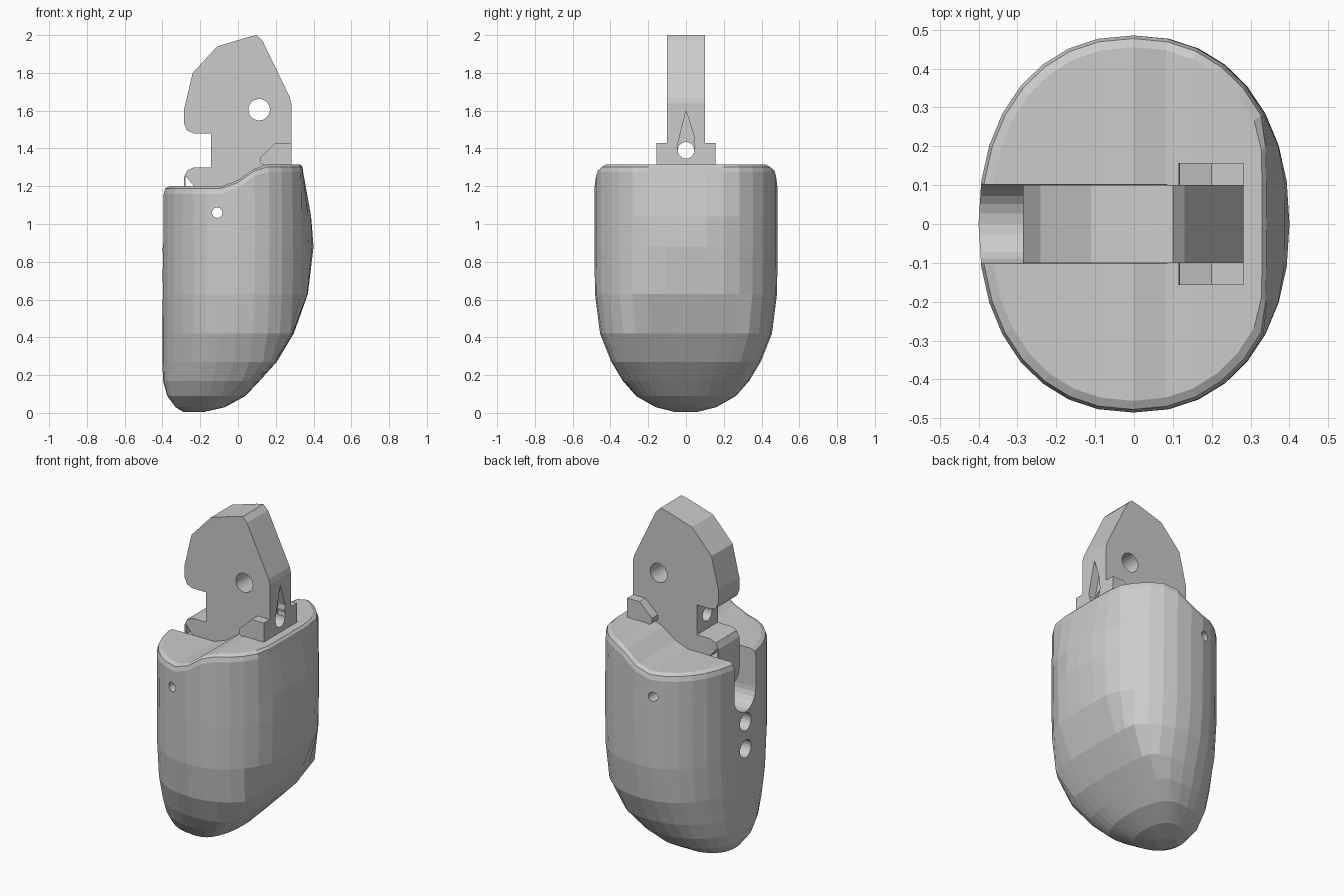
import bpy, bmesh, math
from mathutils import Vector

if "Cube" in bpy.data.objects:
    bpy.data.objects.remove(bpy.data.objects["Cube"])


def make_object(name, bm):
    bmesh.ops.recalc_face_normals(bm, faces=bm.faces[:])
    mesh = bpy.data.meshes.new(name)
    bm.to_mesh(mesh)
    bm.free()
    ob = bpy.data.objects.new(name, mesh)
    bpy.context.collection.objects.link(ob)
    return ob


def prism(name, pts, axis, a, b):
    """Extrude a closed outline along x (outline in yz) or y (outline in xz)."""
    bm = bmesh.new()
    place = (lambda p, d: (d, p[0], p[1])) if axis == 'x' else (lambda p, d: (p[0], d, p[1]))
    lo = [bm.verts.new(place(p, a)) for p in pts]
    hi = [bm.verts.new(place(p, b)) for p in pts]
    bm.faces.new(lo)
    bm.faces.new(hi)
    for i in range(len(pts)):
        j = (i + 1) % len(pts)
        bm.faces.new((lo[i], lo[j], hi[j], hi[i]))
    return make_object(name, bm)


def arc(cx, cz, r, start, end, n):
    return [(cx + r * math.cos(math.radians(start + (end - start) * i / n)),
             cz + r * math.sin(math.radians(start + (end - start) * i / n))) for i in range(n + 1)]


def rod(name, p, q, r, n=20):
    p, q = Vector(p), Vector(q)
    bm = bmesh.new()
    bmesh.ops.create_cone(bm, cap_ends=True, segments=n, radius1=r, radius2=r, depth=(q - p).length)
    ob = make_object(name, bm)
    ob.rotation_euler = (q - p).to_track_quat('Z', 'Y').to_euler()
    ob.location = (p + q) / 2
    return ob


def cut(target, cutter):
    mod = target.modifiers.new("cut", 'BOOLEAN')
    mod.operation, mod.solver, mod.object = 'DIFFERENCE', 'EXACT', cutter
    cutter.hide_render = True
    bpy.context.view_layer.objects.active = target
    bpy.ops.object.modifier_apply(modifier=mod.name)
    bpy.data.objects.remove(cutter)


# Fingertip body: stacked sections, an upright oval trimmed by the sloping pad, with a stepped top
SEG = 32
LEVELS = [  # z, x min, x max, half width, how hard the pad trims the oval
    (0.005, -0.29, -0.18, 0.06, 0.0), (0.03, -0.33, -0.07, 0.16, 0.2), (0.09, -0.375, 0.04, 0.265, 0.4),
    (0.17, -0.397, 0.115, 0.335, 0.6), (0.27, -0.4, 0.205, 0.395, 0.75), (0.42, -0.4, 0.295, 0.455, 0.85),
    (0.63, -0.4, 0.37, 0.482, 0.9), (0.88, -0.4, 0.4, 0.485, 0.9), (1.04, -0.4, 0.387, 0.485, 0.9)]
RIM = [(0.04, 0.0), (0.012, 0.008), (0.0, 0.03)]  # drop below top, inset


def top_z(x):
    t = min(1, max(0, (x + 0.08) / 0.23))
    return 1.2 + 0.115 * t * t * (3 - 2 * t)


def section(x0, x1, hw, trim, full=0.4):
    out = []
    for i in range(SEG):
        a = 2 * math.pi * i / SEG
        c = math.copysign(abs(math.cos(a)) ** 0.91, math.cos(a))
        s = math.copysign(abs(math.sin(a)) ** 0.91, math.sin(a))
        oval = (x0 + x1) / 2 + (x1 - x0) / 2 * c
        trimmed = min((x0 + full) / 2 + (full - x0) / 2 * c, x1)
        out.append((oval + (trimmed - oval) * trim, hw * s))
    return out


bm = bmesh.new()
rings = [[bm.verts.new((x, y, lv[0])) for x, y in section(*lv[1:])] for lv in LEVELS]
for drop, inset in RIM:
    ring = section(-0.4 + inset, 0.345 - inset * 0.5, 0.485 - inset, 0.9, 0.4 - inset)
    rings.append([bm.verts.new((x, y, top_z(x) - drop)) for x, y in ring])
for lo, hi in zip(rings, rings[1:]):
    for i in range(SEG):
        j = (i + 1) % SEG
        bm.faces.new((lo[i], lo[j], hi[j], hi[i]))
bm.faces.new(rings[0])
top = rings[-1]
for i in range(SEG // 2):
    quad = [top[i], top[i + 1], top[-i - 1], top[-i % SEG]]
    bm.faces.new(list(dict.fromkeys(quad)))
body = make_object("fingertip_body", bm)

# Slot for the hinge, cord holes under it, and pin hole
cut(body, prism("slot_cutter", [(-0.102, 1.5)] + arc(0, 0.972, 0.102, 180, 360, 12) + [(0.102, 1.5)],
                'x', -0.6, 0.085))
for z in (0.807, 0.645):
    cut(body, rod("cord_hole_cutter", (-0.6, 0, z), (-0.1, 0, z), 0.053))
cut(body, rod("pin_cutter", (-0.11, -0.7, 1.06), (-0.11, 0.7, 1.06), 0.028, 12))

# Hinge plate with a round lug inside the slot
outline = ([(0.055, 1.99), (0.1, 2.0), (0.13, 1.97), (0.275, 1.67), (0.282, 1.64), (0.282, 1.312),
            (0.15, 1.31), (0.07, 1.23)] + arc(-0.11, 1.07, 0.175, 0, -180, 14)
           + [(-0.285, 1.25), (-0.268, 1.285), (-0.23, 1.3), (-0.142, 1.3), (-0.142, 1.48), (-0.235, 1.48),
              (-0.27, 1.495), (-0.285, 1.53), (-0.285, 1.61), (-0.24, 1.8), (-0.11, 1.94)])
hinge = prism("hinge_plate", outline, 'y', -0.1, 0.1)
cut(hinge, rod("joint_hole_cutter", (0.112, -0.3, 1.605), (0.112, 0.3, 1.605), 0.057, 24))
cut(hinge, rod("pin_cutter", (-0.11, -0.3, 1.06), (-0.11, 0.3, 1.06), 0.028, 12))
cut(hinge, rod("cord_cutter", (-0.22, 0, 1.39), (0.4, 0, 1.39), 0.044))
cut(hinge, prism("cord_groove_cutter", [(0, 1.6)] + arc(0, 1.41, 0.047, 150, 390, 10) + [(0.045, 1.46)],
                 'x', 0.235, 0.4))
cut(hinge, prism("tie_cutter", [(-0.278, 1.255), (-0.278, 1.19), (-0.225, 1.19)], 'y', -0.3, 0.3))

# Stop lugs on both sides of the hinge
lug = [(0.115, 1.325), (0.117, 1.352), (0.2, 1.43), (0.282, 1.43), (0.282, 1.312), (0.13, 1.312)]
for side, s in (("front", -1), ("back", 1)):
    prism("stop_lug_" + side, lug, 'y', 0.1 * s, 0.157 * s)
